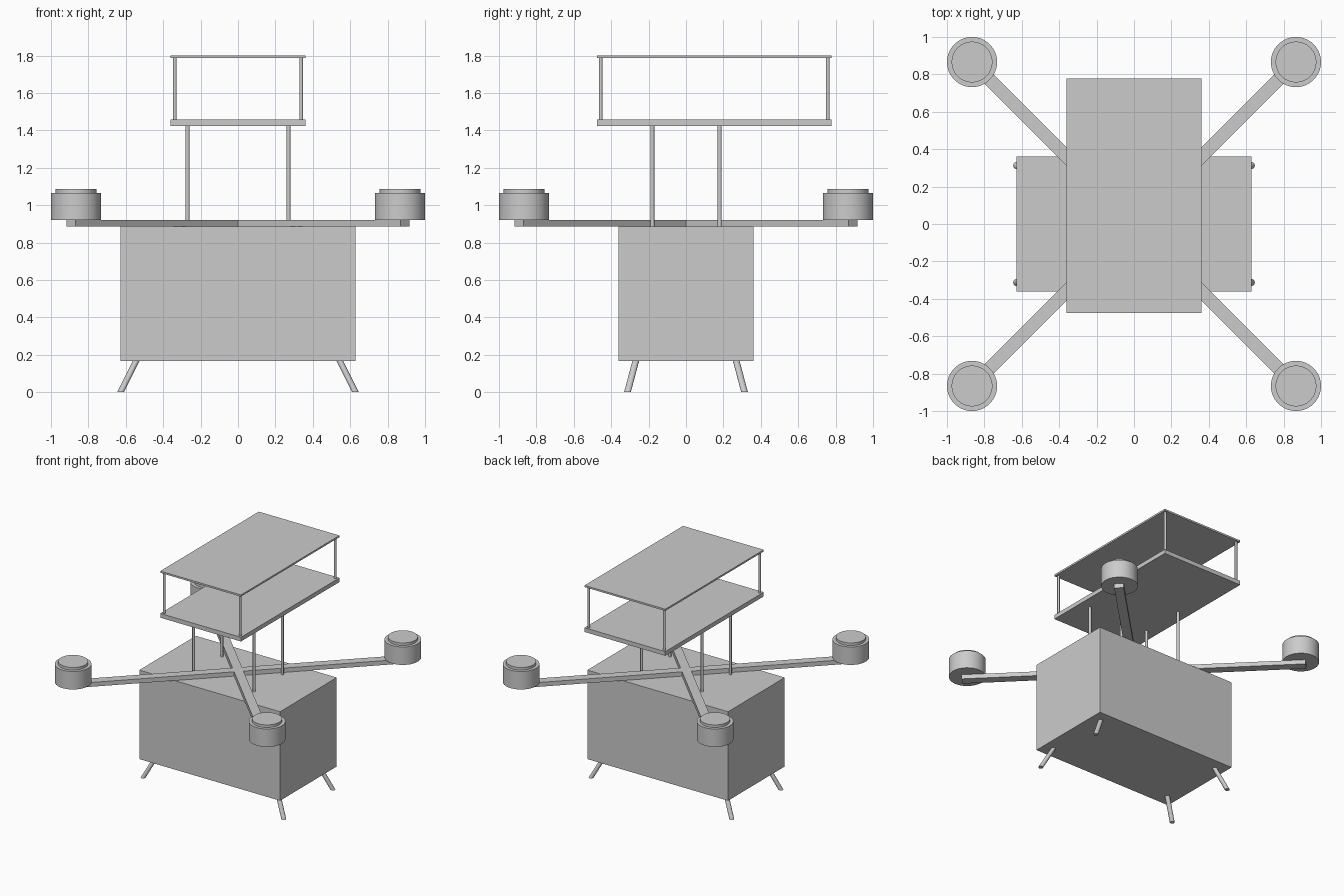
import bpy, bmesh, math
from mathutils import Matrix, Vector

default = bpy.data.objects.get("Cube")
if default:
    bpy.data.objects.remove(default, do_unlink=True)

grey = bpy.data.materials.new("light_grey")
grey.use_nodes = True
colour = (0.6, 0.6, 0.6, 1)
grey.diffuse_color = colour
grey.node_tree.nodes["Principled BSDF"].inputs["Base Color"].default_value = colour


def finish(name, bm, smooth=False):
    mesh = bpy.data.meshes.new(name)
    bm.to_mesh(mesh)
    bm.free()
    mesh.materials.append(grey)
    obj = bpy.data.objects.new(name, mesh)
    bpy.context.collection.objects.link(obj)
    if smooth:
        bpy.ops.object.select_all(action="DESELECT")
        obj.select_set(True)
        bpy.context.view_layer.objects.active = obj
        bpy.ops.object.shade_smooth_by_angle(angle=math.radians(35))
    return obj


def box(name, centre, size, turn=0):
    bm = bmesh.new()
    matrix = (Matrix.Translation(centre) @ Matrix.Rotation(turn, 4, "Z")
              @ Matrix.Diagonal((*size, 1)))
    bmesh.ops.create_cube(bm, size=1, matrix=matrix)
    return finish(name, bm)


def rod(name, bottom, top, radius, sides=24):
    """Round rod with level ends, sheared when the ends are offset."""
    bottom, top = Vector(bottom), Vector(top)
    axis = top - bottom
    shear = Matrix.Identity(4)
    shear[0][2], shear[1][2] = axis.x / axis.z, axis.y / axis.z
    bm = bmesh.new()
    bmesh.ops.create_cone(bm, cap_ends=True, segments=sides, radius1=radius,
                          radius2=radius, depth=axis.z,
                          matrix=Matrix.Translation((bottom + top) / 2) @ shear)
    return finish(name, bm, True)


# Main body and the two crossed arms
BODY_TOP, ARM_TOP = 0.885, 0.92
box("body", (0, 0, (0.167 + BODY_TOP) / 2), (1.257, 0.723, BODY_TOP - 0.167))
for side, label in ((1, "rising"), (-1, "falling")):
    box("arm_" + label, (0, 0, (BODY_TOP + ARM_TOP) / 2),
        (2.524, 0.07, ARM_TOP - BODY_TOP), side * math.pi / 4)

# Two stacked shelves, set back from the centre
SHELF_Y = 0.151
box("lower_shelf", (0, SHELF_Y, 1.441), (0.72, 1.256, 0.034))
box("upper_shelf", (0, SHELF_Y, 1.793), (0.72, 1.256, 0.014))

# Parts repeated at the four corners
for sx, side in ((1, "left"), (-1, "right")):
    for sy, end in ((-1, "front"), (1, "back")):
        tag = f"_{end}_{side}"
        mx, my = sx * 0.866, sy * 0.866
        rod("motor" + tag, (mx, my, ARM_TOP), (mx, my, 1.065), 0.134, 64)
        rod("motor_cap" + tag, (mx, my, 1.06), (mx, my, 1.086), 0.109, 64)
        rod("leg" + tag, (sx * 0.628, sy * 0.313, 0),
            (sx * 0.543, sy * 0.268, 0.17), 0.018)
        rod("support_post" + tag, (sx * 0.27, sy * 0.18, BODY_TOP - 0.005),
            (sx * 0.27, sy * 0.18, 1.43), 0.0105)
        py = SHELF_Y + sy * 0.607
        rod("shelf_post" + tag, (sx * 0.338, py, 1.455),
            (sx * 0.338, py, 1.789), 0.0095)
